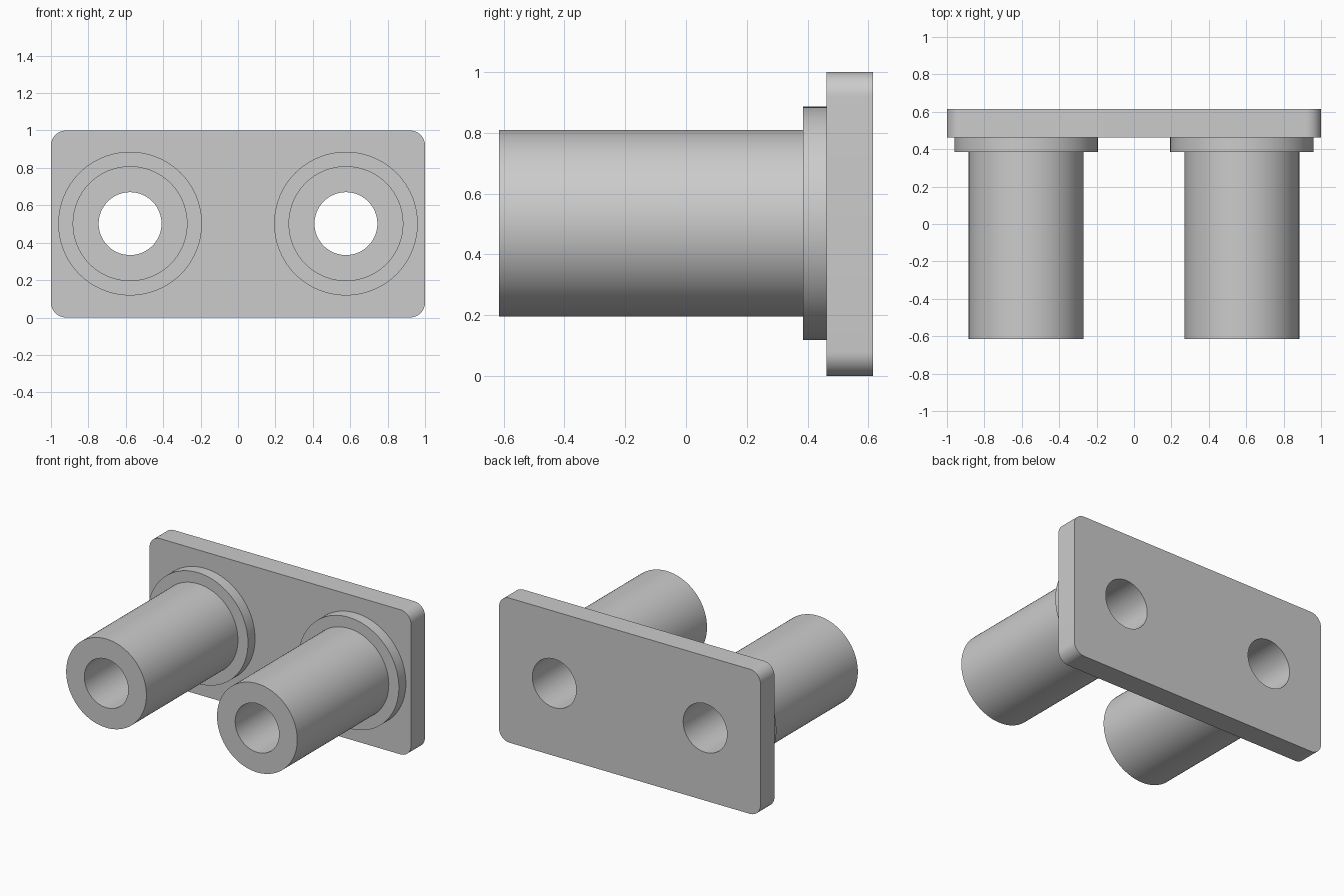
import bpy, bmesh
from math import pi, sin, cos

if "Cube" in bpy.data.objects:
    bpy.data.objects.remove(bpy.data.objects["Cube"], do_unlink=True)

FRONT, COLLAR, SEAT, BACK = -0.615, 0.385, 0.462, 0.615
BORE, TUBE, FLANGE = 0.168, 0.307, 0.384
SPACING, HEIGHT, CORNER = 0.577, 0.502, 0.08
SIDES = 96

grey = bpy.data.materials.new("plain grey")
grey.use_nodes = True
colour = (0.6, 0.6, 0.6, 1)
grey.diffuse_color = colour
grey.node_tree.nodes["Principled BSDF"].inputs["Base Color"].default_value = colour


def finish(bm, name):
    bmesh.ops.recalc_face_normals(bm, faces=bm.faces)
    mesh = bpy.data.meshes.new(name)
    bm.to_mesh(mesh)
    bm.free()
    mesh.materials.append(grey)
    obj = bpy.data.objects.new(name, mesh)
    bpy.context.collection.objects.link(obj)
    return obj


def smooth(obj):
    bpy.ops.object.select_all(action="DESELECT")
    obj.select_set(True)
    bpy.context.view_layer.objects.active = obj
    bpy.ops.object.shade_smooth_by_angle(angle=pi / 6)


def lathe(name, profile, x):
    """Revolve a closed (radius, y) profile about an axis running front to back."""
    bm = bmesh.new()
    rings = []
    for i in range(SIDES):
        a = 2 * pi * i / SIDES
        rings.append([bm.verts.new((x + r * cos(a), y, HEIGHT + r * sin(a)))
                      for r, y in profile])
    n = len(profile)
    for i, ring in enumerate(rings):
        after = rings[(i + 1) % SIDES]
        for j in range(n):
            k = (j + 1) % n
            bm.faces.new((ring[j], ring[k], after[k], after[j]))
    return finish(bm, name)


def cutter(name, x):
    """Hidden cylinder that drills the bore through the plate."""
    bm = bmesh.new()
    ends = []
    for y in (SEAT - 0.1, BACK + 0.1):
        ends.append([bm.verts.new((x + BORE * cos(2 * pi * i / SIDES), y,
                                   HEIGHT + BORE * sin(2 * pi * i / SIDES)))
                     for i in range(SIDES)])
        bm.faces.new(ends[-1])
    for i in range(SIDES):
        k = (i + 1) % SIDES
        bm.faces.new((ends[0][i], ends[0][k], ends[1][k], ends[1][i]))
    obj = finish(bm, name)
    obj.hide_render = True
    obj.hide_set(True)
    return obj


# Mounting plate with rounded corners
bm = bmesh.new()
outline = []
for q, (sx, sz) in enumerate([(1, 1), (-1, 1), (-1, -1), (1, -1)]):
    for s in range(13):
        a = pi / 2 * (q + s / 12)
        outline.append(bm.verts.new((sx * (1 - CORNER) + CORNER * cos(a), SEAT,
                                     0.5 + sz * (0.5 - CORNER) + CORNER * sin(a))))
face = bm.faces.new(outline)
extruded = bmesh.ops.extrude_face_region(bm, geom=[face], use_keep_orig=True)
moved = [v for v in extruded["geom"] if isinstance(v, bmesh.types.BMVert)]
bmesh.ops.translate(bm, verts=moved, vec=(0, BACK - SEAT, 0))
plate = finish(bm, "mounting_plate")

# Flanged sleeves and the holes behind them
sleeve_profile = [(BORE, FRONT), (TUBE, FRONT), (TUBE, COLLAR),
                  (FLANGE, COLLAR), (FLANGE, SEAT), (BORE, SEAT)]
cutters = []
for side, x in (("left", SPACING), ("right", -SPACING)):
    smooth(lathe(side + "_flanged_sleeve", sleeve_profile, x))
    hole = cutter(side + "_hole_cutter", x)
    cutters.append(hole)
    drill = plate.modifiers.new(side + " hole", "BOOLEAN")
    drill.operation = "DIFFERENCE"
    drill.solver = "EXACT"
    drill.object = hole

# Fix the drilled holes into the plate, then shade it
bpy.context.view_layer.update()
drilled = bpy.data.meshes.new_from_object(
    plate.evaluated_get(bpy.context.evaluated_depsgraph_get()))
plate.modifiers.clear()
plate.data = drilled
for hole in cutters:
    bpy.data.objects.remove(hole, do_unlink=True)
smooth(plate)
